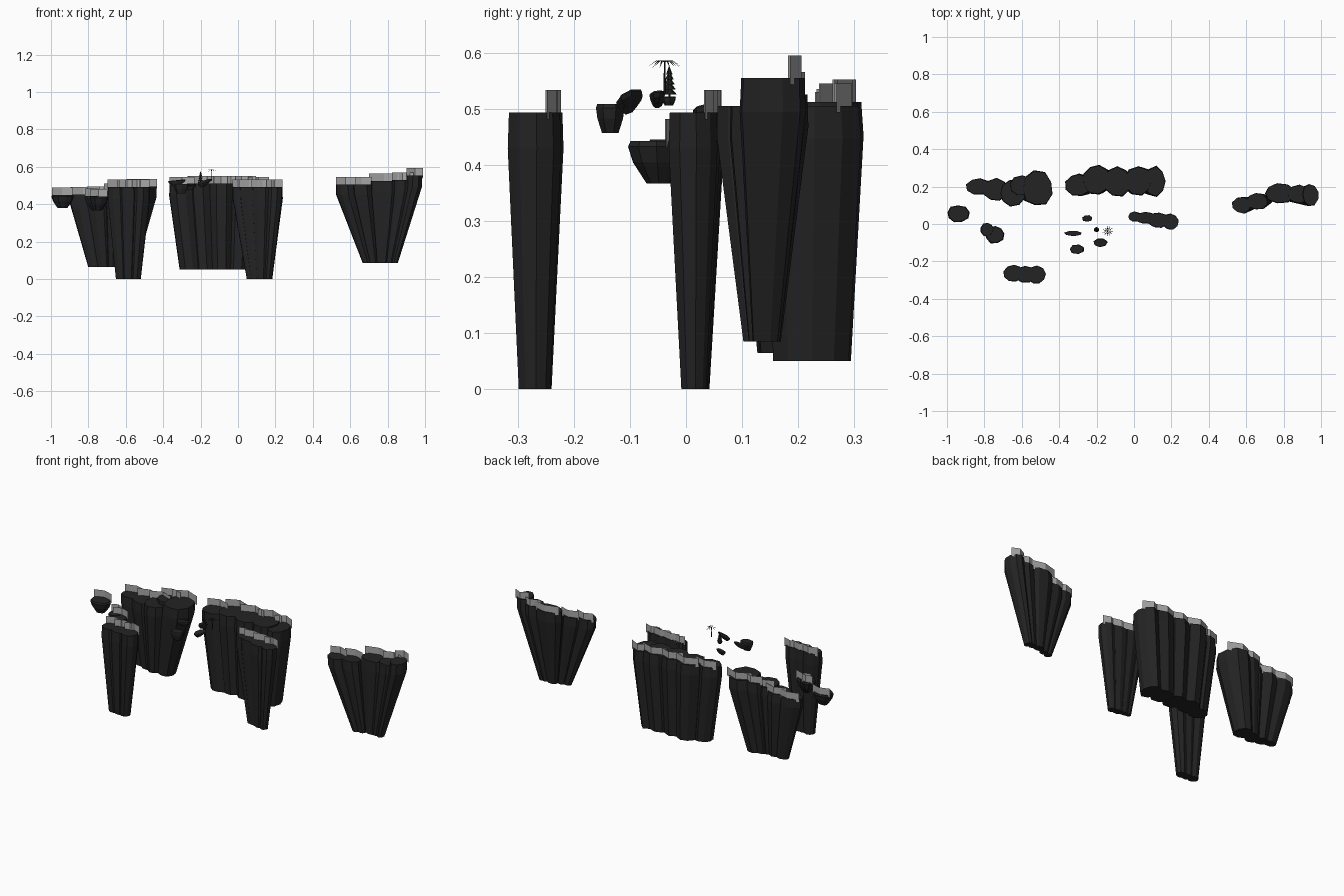
import bpy, bmesh, math, random
from mathutils import Vector

random.seed(4)
cube = bpy.data.objects.get("Cube")
if cube:
    bpy.data.objects.remove(cube)


def material(name, value):
    mat = bpy.data.materials.new(name)
    mat.use_nodes = True
    colour = (value, value, value, 1)
    mat.diffuse_color = colour
    mat.node_tree.nodes["Principled BSDF"].inputs["Base Color"].default_value = colour
    return mat


ROCK = material("dark rock", 0.017)
GRASS = material("pale grey grass", 0.38)
TREE = material("black foliage", 0.011)


def finish(name, bm, mat, closed=True):
    if closed:
        bmesh.ops.recalc_face_normals(bm, faces=bm.faces[:])
    mesh = bpy.data.meshes.new(name)
    bm.to_mesh(mesh)
    bm.free()
    mesh.materials.append(mat)
    obj = bpy.data.objects.new(name, mesh)
    bpy.context.collection.objects.link(obj)
    return obj


def add_lobe(bm, lobe, centre, bottom, taper, bulge, tilt, sides):
    """One faceted column that narrows towards the middle of its island."""
    x, y, rx, ry, top = lobe
    turn = random.uniform(0, 0.4)
    outline = []
    for i in range(sides):
        a = turn + math.tau * i / sides
        r = random.uniform(0.95, 1.07)
        outline.append(Vector((x + rx * r * math.cos(a), y + ry * r * math.sin(a))))
    middle, mid = Vector((x, y)), Vector(centre)
    rings = []
    for depth in (0, 0.13, 0.5, 1):
        ring = []
        for p in outline:
            if depth == 0:
                q = middle + (p - middle) * 0.94
            else:
                shrink = 1 + (taper - 1) * max(0, depth - 0.1) / 0.9
                shrink += bulge * math.sin(math.pi * depth)
                q = mid + (p - mid) * shrink
            z = top + (bottom - top) * depth + tilt * (p.x - x + p.y - y)
            ring.append(bm.verts.new((q.x, q.y, z)))
        rings.append(ring)
    for upper, lower in zip(rings, rings[1:]):
        for i in range(sides):
            j = (i + 1) % sides
            bm.faces.new((upper[i], upper[j], lower[j], lower[i]))
    bm.faces.new(rings[0])
    bm.faces.new(rings[-1][::-1])


def island(name, lobes, centre, bottom, taper, bulge=0.0, tilt=0.0, sides=9, grass=0.04):
    bm = bmesh.new()
    for lobe in lobes:
        add_lobe(bm, lobe, centre, bottom, taper, bulge, tilt, sides)
    finish(name, bm, ROCK)
    if not grass:
        return
    # folded upright grass cards along the rear rim
    bm = bmesh.new()
    for x, y, rx, ry, top in lobes:
        path = [(x - 0.95 * rx, y + 0.45 * ry), (x, y + 0.85 * ry), (x + 0.95 * rx, y + 0.5 * ry)]
        low = [bm.verts.new((px, py, top - 0.012)) for px, py in path]
        high = [bm.verts.new((px, py, top + grass)) for px, py in path]
        for i in range(2):
            bm.faces.new((low[i], low[i + 1], high[i + 1], high[i]))
    finish(name + "_grass", bm, GRASS, closed=False)


# Large cliffs: lobes are x, y, x radius, y radius, top height
island("front_pillar", [(-.645, -.262, .055, .046, .493), (-.58, -.268, .06, .046, .493),
                        (-.52, -.272, .05, .048, .493)], (-.59, -.27), 0, .58)
island("middle_pillar", [(0, .04, .032, .027, .493), (.06, .033, .055, .033, .493),
                         (.13, .02, .06, .042, .493), (.195, .012, .045, .044, .493)],
       (.125, .015), 0, .5)
island("centre_cliff", [(-.3, .21, .07, .06, .505), (-.2, .235, .075, .08, .512),
                        (-.09, .225, .08, .08, .512), (.02, .23, .08, .08, .512),
                        (.11, .228, .06, .08, .505)], (-.08, .2), .05, .8)
island("left_cliff", [(-.83, .2, .07, .046, .452), (-.74, .185, .07, .06, .455),
                      (-.65, .165, .07, .07, .47), (-.6, .205, .065, .055, .49),
                      (-.515, .19, .085, .095, .495)], (-.678, .17), .065, .55)
island("right_cliff", [(.575, .1, .055, .045, .505), (.66, .12, .06, .045, .505),
                       (.78, .165, .085, .055, .525), (.88, .16, .06, .052, .53),
                       (.945, .155, .046, .06, .555)], (.765, .135), .085, .4)

# Small floating islands
island("far_left_islet", [(-.94, .055, .058, .045, .45)], (-.94, .055), .38, .45, bulge=.12)
island("left_islet", [(-.785, -.03, .035, .036, .445), (-.745, -.058, .05, .045, .442)],
       (-.755, -.045), .367, .45, bulge=.12)

# Bare floating stones
stones = [(-.305, -.135, .038, .025, .508, .457, .0), (-.18, -.1, .037, .023, .522, .502, .3),
          (-.325, -.05, .047, .014, .528, .506, .1), (-.25, .03, .027, .018, .502, .48, .2),
          (-.2, -.03, .014, .013, .522, .506, .0)]
for x, y, rx, ry, top, bottom, tilt in stones:
    island("floating_stone", [(x, y, rx, ry, top)], (x, y), bottom, .6,
           bulge=.1, tilt=tilt, sides=7, grass=0)


def add_cone(bm, x, y, low, high, r_low, r_high, sides):
    made = bmesh.ops.create_cone(bm, cap_ends=True, segments=sides, radius1=r_low,
                                 radius2=r_high, depth=high - low)
    bmesh.ops.translate(bm, verts=made["verts"], vec=(x, y, (low + high) / 2))


# Pine with stacked tiers
bm = bmesh.new()
add_cone(bm, -.2, -.03, .515, .535, .002, .002, 5)
for tier in range(5):
    base = .525 + tier * .009
    add_cone(bm, -.2, -.03, base, base + .016, .014 - tier * .002, 0, 7)
finish("pine_tree", bm, TREE)

# Palm with a thin trunk and drooping narrow fronds
bm = bmesh.new()
add_cone(bm, -.14, -.038, .525, .584, .0025, .0012, 6)
finish("palm_trunk", bm, TREE)
bm = bmesh.new()
for i in range(11):
    a = math.tau * i / 11
    out, side = Vector((math.cos(a), math.sin(a), 0)), Vector((-math.sin(a), math.cos(a), 0))
    root = Vector((-.14, -.038, .583))
    bend = root + out * .015 + Vector((0, 0, .003))
    tip = root + out * random.uniform(.027, .035) - Vector((0, 0, random.uniform(.004, .011)))
    r, left, right, t = [bm.verts.new(p) for p in (root, bend + side * .002, bend - side * .002, tip)]
    bm.faces.new((r, right, left))
    bm.faces.new((left, right, t))
finish("palm_fronds", bm, TREE, closed=False)
